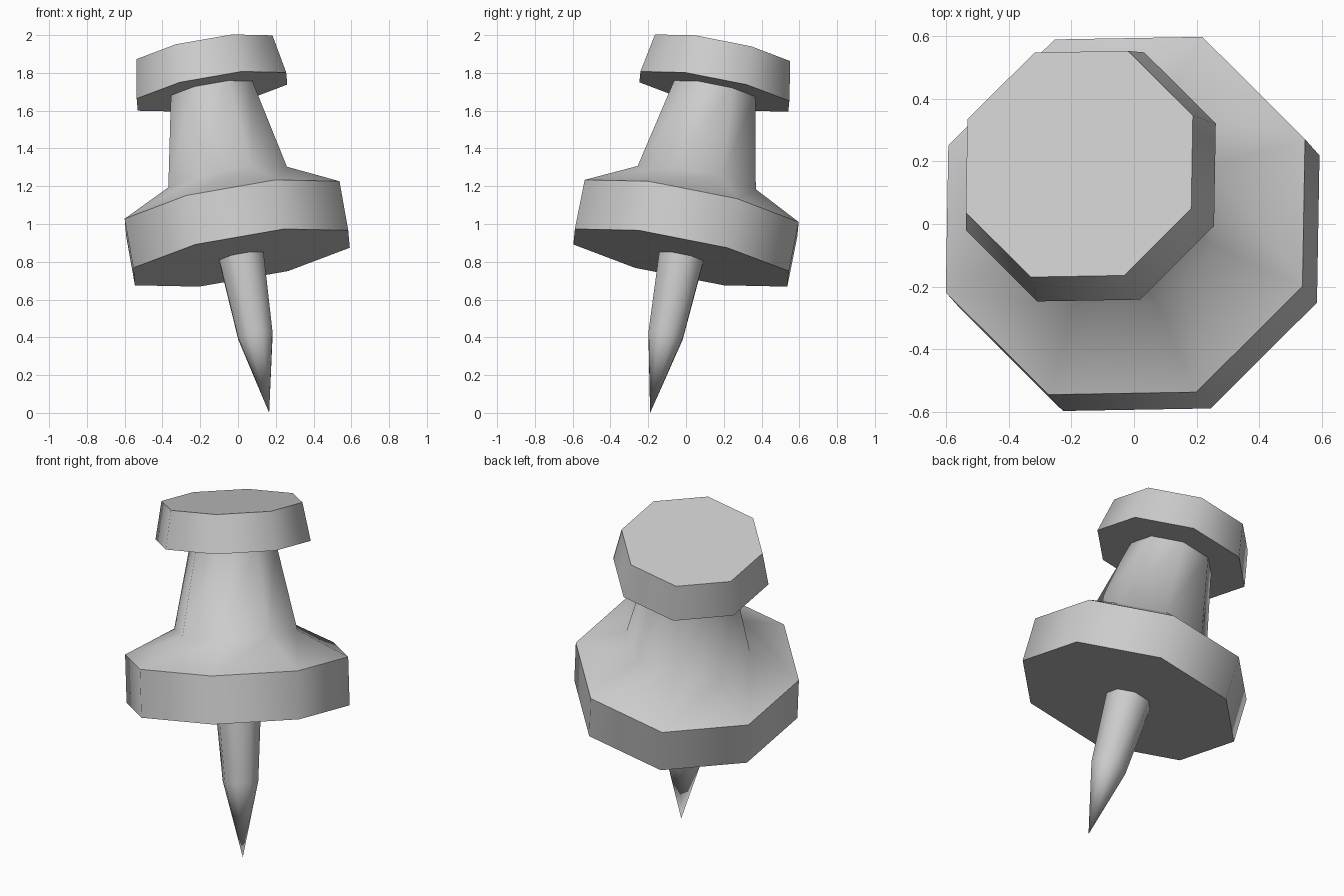
import bpy, bmesh, math
from mathutils import Vector, Matrix

cube = bpy.data.objects.get("Cube")
if cube:
    bpy.data.objects.remove(cube, do_unlink=True)

grey = bpy.data.materials.new("light grey")
grey.use_nodes = True
colour = (0.6, 0.6, 0.6, 1)
grey.diffuse_color = colour
grey.node_tree.nodes["Principled BSDF"].inputs["Base Color"].default_value = colour

SIDES = 8
# The pin leans back and to its right, pivoting on the needle point
tip = Vector((0.165, -0.19, 0))
lean = Vector((0, 0, 1)).rotation_difference(Vector((-0.178, 0.2, 1)))
placement = Matrix.Translation(tip) @ lean.to_matrix().to_4x4()


def turned(name, profile):
    """Octagonal solid from (radius, height) pairs along the pin's axis."""
    bm = bmesh.new()
    rings = []
    for r, h in profile:
        if r == 0:
            rings.append([bm.verts.new((0, 0, h))] * SIDES)
            continue
        angles = [math.tau * (i + 0.5) / SIDES for i in range(SIDES)]
        rings.append([bm.verts.new((r * math.cos(a), r * math.sin(a), h)) for a in angles])
    for low, high in zip(rings, rings[1:]):
        for i in range(SIDES):
            j = (i + 1) % SIDES
            corners = [low[i], low[j], high[j], high[i]]
            bm.faces.new(list(dict.fromkeys(corners)))
    for ring in (rings[0], rings[-1]):
        if ring[0] is not ring[1]:
            bm.faces.new(ring)
    bmesh.ops.recalc_face_normals(bm, faces=bm.faces)
    bm.transform(placement)
    mesh = bpy.data.meshes.new(name)
    bm.to_mesh(mesh)
    bm.free()
    mesh.materials.append(grey)
    obj = bpy.data.objects.new(name, mesh)
    bpy.context.collection.objects.link(obj)
    bpy.ops.object.select_all(action='DESELECT')
    obj.select_set(True)
    bpy.context.view_layer.objects.active = obj
    bpy.ops.object.shade_smooth_by_angle(angle=math.radians(55))
    return obj


# Needle, flanged grip and head
turned("needle", [(0, 0), (0.1, 0.425), (0.13, 0.87)])
turned("grip", [(0.625, 0.85), (0.625, 1.119), (0.345, 1.266), (0.235, 1.77)])
turned("head", [(0.435, 1.761), (0.395, 1.974)])
